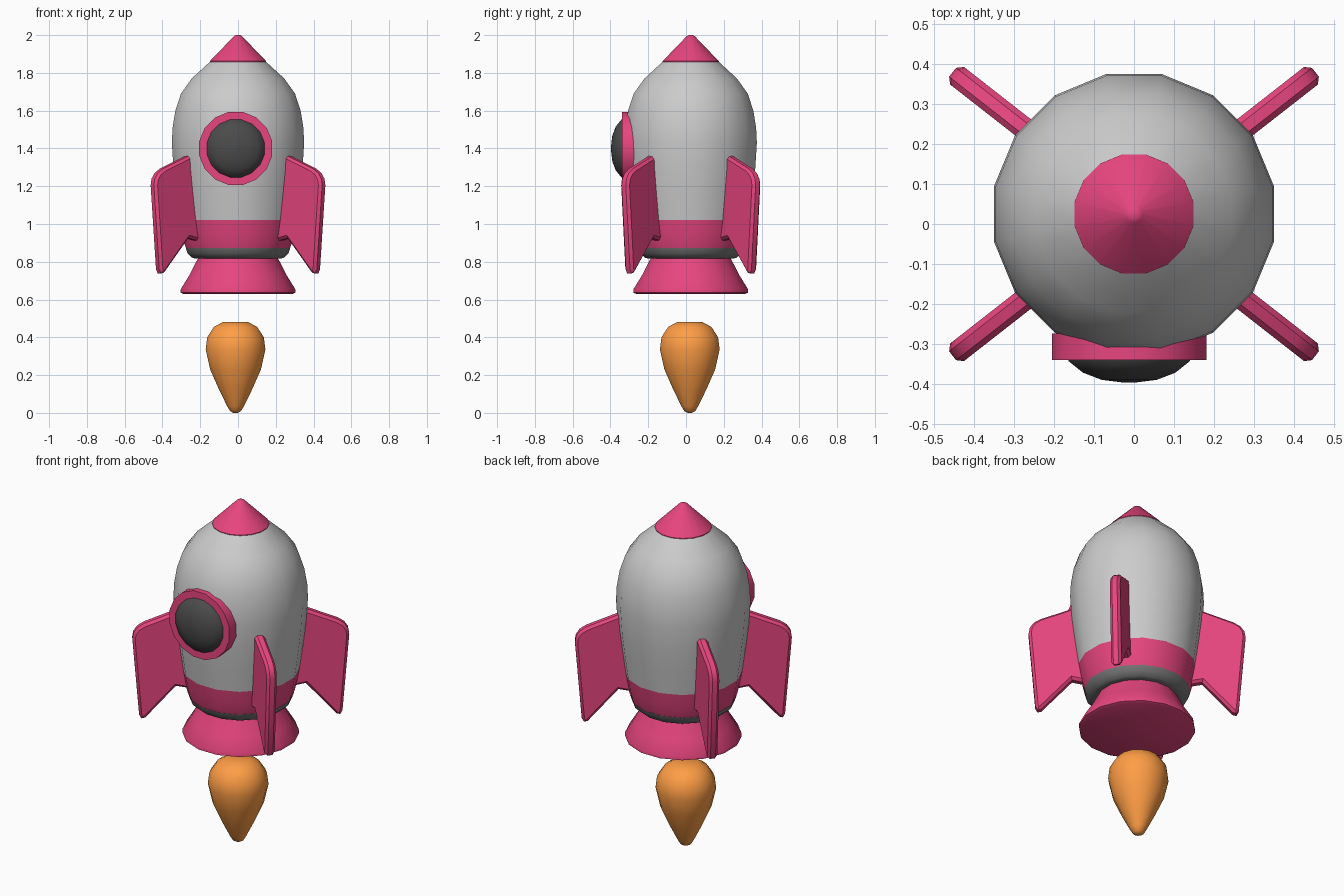
import bpy, bmesh
from math import sin, cos, pi, radians
from mathutils import Matrix, Vector

if "Cube" in bpy.data.objects:
    bpy.data.objects.remove(bpy.data.objects["Cube"])

AXIS = Vector((0, 0.025, 0))
SIDES = 16


def material(name, rgb):
    m = bpy.data.materials.new(name)
    m.diffuse_color = (*rgb, 1)
    m.use_nodes = True
    m.node_tree.nodes["Principled BSDF"].inputs["Base Color"].default_value = m.diffuse_color
    return m


RED = material("red", (0.80, 0.06, 0.21))
BLACK = material("black", (0.07, 0.07, 0.07))
DARK = material("dark_grey", (0.18, 0.18, 0.18))
ORANGE = material("orange", (1.0, 0.34, 0.06))


def finish(name, bm, mat, matrix, angle=32):
    bmesh.ops.recalc_face_normals(bm, faces=bm.faces)
    mesh = bpy.data.meshes.new(name)
    bm.to_mesh(mesh)
    bm.free()
    ob = bpy.data.objects.new(name, mesh)
    bpy.context.collection.objects.link(ob)
    ob.matrix_world = matrix
    if mat:
        mesh.materials.append(mat)
    bpy.ops.object.select_all(action='DESELECT')
    ob.select_set(True)
    bpy.context.view_layer.objects.active = ob
    bpy.ops.object.shade_smooth_by_angle(angle=radians(angle))
    return ob


def lathe(name, profile, mat=None, matrix=Matrix.Translation(AXIS), angle=32):
    """Turn (radius, height) points about z; both ends are capped."""
    bm = bmesh.new()
    rings = []
    for r, z in profile:
        ring = []
        for i in range(SIDES):
            a = 2 * pi * (i + 0.5) / SIDES
            ring.append(bm.verts.new((r * cos(a), r * sin(a), z)))
        rings.append(ring)
    for lo, hi in zip(rings, rings[1:]):
        for i in range(SIDES):
            j = (i + 1) % SIDES
            bm.faces.new((lo[i], lo[j], hi[j], hi[i]))
    bm.faces.new(rings[0])
    bm.faces.new(rings[-1])
    return finish(name, bm, mat, matrix, angle)


# hull, nose and lower bands
lathe("hull", [(0.313, 1.02), (0.332, 1.16), (0.348, 1.29), (0.357, 1.43),
               (0.353, 1.51), (0.338, 1.60), (0.308, 1.69), (0.25, 1.77),
               (0.15, 1.86)])
lathe("nose_cone", [(0.135, 1.853), (0.152, 1.855), (0.152, 1.862),
                    (0.022, 1.994), (0.012, 2.0)], RED)
lathe("lower_band", [(0.28, 0.87), (0.287, 0.89), (0.301, 0.95), (0.313, 1.02)], RED)
lathe("dark_band", [(0.235, 0.818), (0.248, 0.822), (0.273, 0.845), (0.282, 0.872)], DARK)

# engine bell
lathe("engine_bell", [(0.295, 0.63), (0.31, 0.637), (0.309, 0.655),
                      (0.262, 0.73), (0.215, 0.82)], RED)

# exhaust flame
lathe("flame", [(0.012, 0.0), (0.03, 0.01), (0.045, 0.035), (0.09, 0.125),
                (0.137, 0.23), (0.161, 0.335), (0.153, 0.40), (0.117, 0.455),
                (0.066, 0.482)], ORANGE, Matrix.Translation((-0.013, 0.02, 0)), 50)

# porthole, turned about -y
port = Matrix.Translation((-0.012, -0.34, 1.4)) @ Matrix.Rotation(pi / 2, 4, 'X')
lathe("window_frame", [(0.197, -0.066), (0.197, 0.0)], RED, port)
lathe("window_glass", [(0.158, -0.01), (0.155, 0.003), (0.118, 0.032),
                       (0.07, 0.05), (0.012, 0.057)], BLACK, port, 50)

# fins: bevelled plates crossing the hull wall
FIN = [(0.25, 1.39), (0.345, 1.36), (0.515, 1.293), (0.55, 1.27), (0.57, 1.24),
       (0.576, 1.205), (0.54, 0.76), (0.528, 0.738), (0.508, 0.743),
       (0.345, 0.925), (0.25, 0.905)]
HALF, INSET = 0.028, 0.014


def fin(name, degrees):
    bm = bmesh.new()
    face = bm.faces.new([bm.verts.new((r, -HALF, z)) for r, z in FIN])
    out = bmesh.ops.extrude_face_region(bm, geom=[face])
    new = [v for v in out["geom"] if isinstance(v, bmesh.types.BMVert)]
    bmesh.ops.translate(bm, verts=new, vec=(0, 2 * HALF, 0))
    bmesh.ops.recalc_face_normals(bm, faces=bm.faces)
    rim = [e for e in bm.edges
           if abs(e.verts[0].co.y - e.verts[1].co.y) < 1e-6]
    bmesh.ops.bevel(bm, geom=rim, offset=INSET, segments=1, affect='EDGES')
    turn = Matrix.Translation(AXIS) @ Matrix.Rotation(radians(degrees), 4, 'Z')
    finish(name, bm, RED, turn)


for label, angle in (("back_right", 38), ("back_left", 142),
                     ("front_left", 218), ("front_right", -38)):
    fin("fin_" + label, angle)
